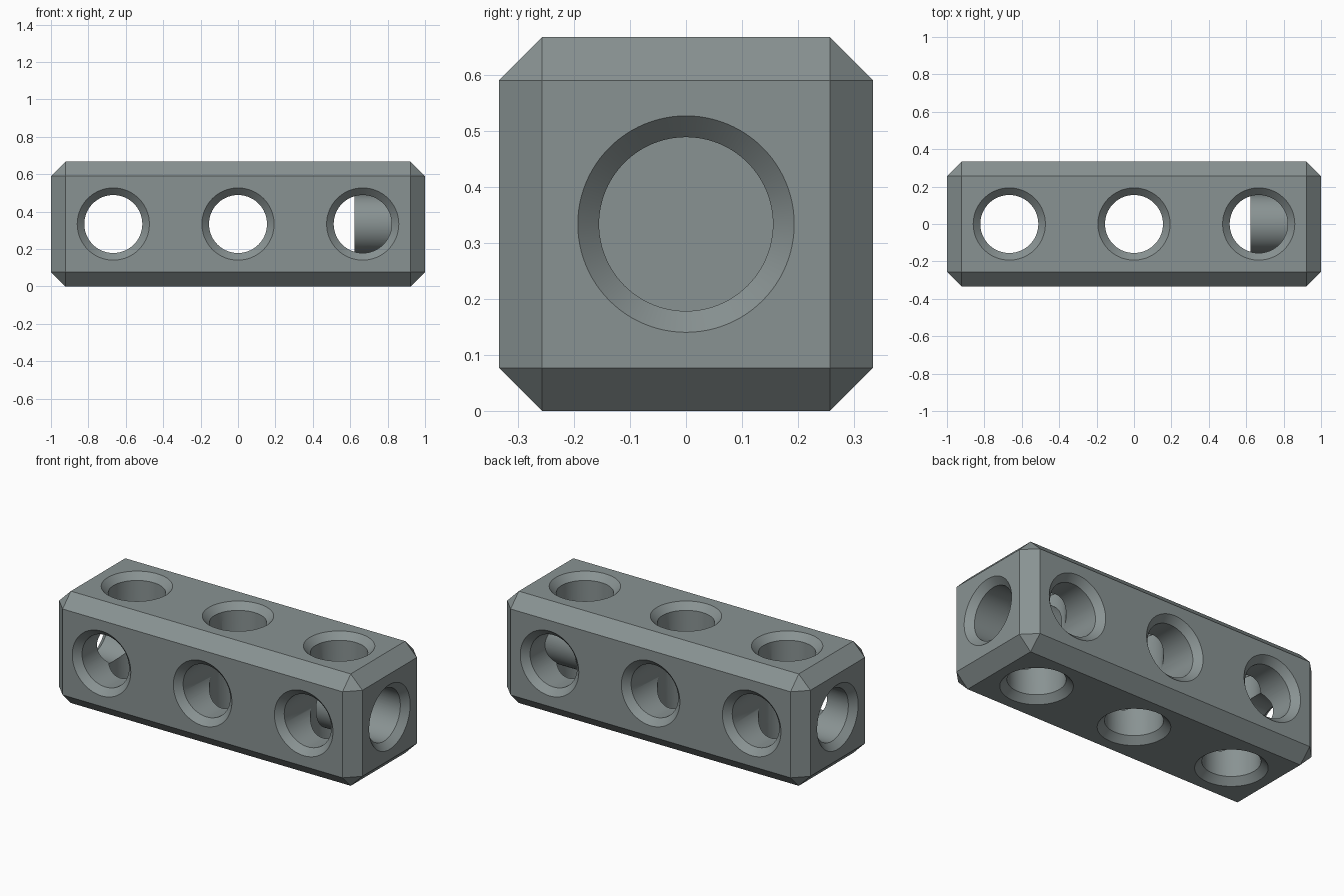
import bpy
import bmesh
import math
from mathutils import Matrix, Vector

if "Cube" in bpy.data.objects:
    bpy.data.objects.remove(bpy.data.objects["Cube"])

HALF = 1 / 3        # half of the square section
MID = Vector((0, 0, HALF))
CHAMFER = 0.077
R_HOLE, R_RIM = 0.155, 0.193
SINK = R_RIM - R_HOLE
SEGMENTS = 96

grey = bpy.data.materials.new("slate grey")
grey.diffuse_color = (0.25, 0.29, 0.29, 1)
grey.use_nodes = True
grey.node_tree.nodes["Principled BSDF"].inputs["Base Color"].default_value = grey.diffuse_color


def make_object(name, bm):
    mesh = bpy.data.meshes.new(name)
    bmesh.ops.recalc_face_normals(bm, faces=bm.faces)
    bm.to_mesh(mesh)
    bm.free()
    obj = bpy.data.objects.new(name, mesh)
    obj.data.materials.append(grey)
    bpy.context.collection.objects.link(obj)
    return obj


def lathe_cutter(profile, axis, centre):
    """Closed cutter from (radius, height) rings, turned to point along axis."""
    bm = bmesh.new()
    rings = [[bm.verts.new((r * math.cos(a), r * math.sin(a), h))
              for a in (2 * math.pi * i / SEGMENTS for i in range(SEGMENTS))]
             for r, h in profile]
    for low, high in zip(rings, rings[1:]):
        for i in range(SEGMENTS):
            j = (i + 1) % SEGMENTS
            bm.faces.new((low[i], low[j], high[j], high[i]))
    bm.faces.new(rings[0])
    bm.faces.new(rings[-1])
    turn = Vector(axis).to_track_quat('Z', 'Y').to_matrix().to_4x4()
    bm.transform(Matrix.Translation(centre) @ turn)
    cutter = make_object("hole_cutter", bm)
    cutter.hide_render = True
    return cutter


# Chamfered beam
bm = bmesh.new()
bmesh.ops.create_cube(bm, size=1, matrix=Matrix.Translation(MID)
                      @ Matrix.Diagonal((2, 2 * HALF, 2 * HALF, 1)))
bmesh.ops.bevel(bm, geom=bm.edges[:], offset=CHAMFER, offset_type='OFFSET',
                segments=1, affect='EDGES')
beam = make_object("drilled_beam", bm)

# Countersunk holes: through in y and z, blind from both ends in x
OVER = 0.02
flare = [(R_HOLE, HALF - SINK), (R_RIM + OVER, HALF + OVER)]
through = [(r, -h) for r, h in reversed(flare)] + flare
blind = [(R_HOLE, -0.045)] + flare

cutters = []
for x in (-2 * HALF, 0, 2 * HALF):
    for axis in ((0, 1, 0), (0, 0, 1)):
        cutters.append(lathe_cutter(through, axis, MID + Vector((x, 0, 0))))
for side in (-1, 1):
    cutters.append(lathe_cutter(blind, (side, 0, 0),
                                MID + Vector((side * 2 * HALF, 0, 0))))

bpy.context.view_layer.objects.active = beam
for cutter in cutters:
    cut = beam.modifiers.new("hole", 'BOOLEAN')
    cut.operation = 'DIFFERENCE'
    cut.solver = 'EXACT'
    cut.object = cutter
    bpy.ops.object.modifier_apply(modifier=cut.name)
    bpy.data.objects.remove(cutter, do_unlink=True)

# Smooth bores, crisp edges
bpy.ops.object.select_all(action='DESELECT')
beam.select_set(True)
bpy.ops.object.shade_smooth_by_angle(angle=math.radians(25))
